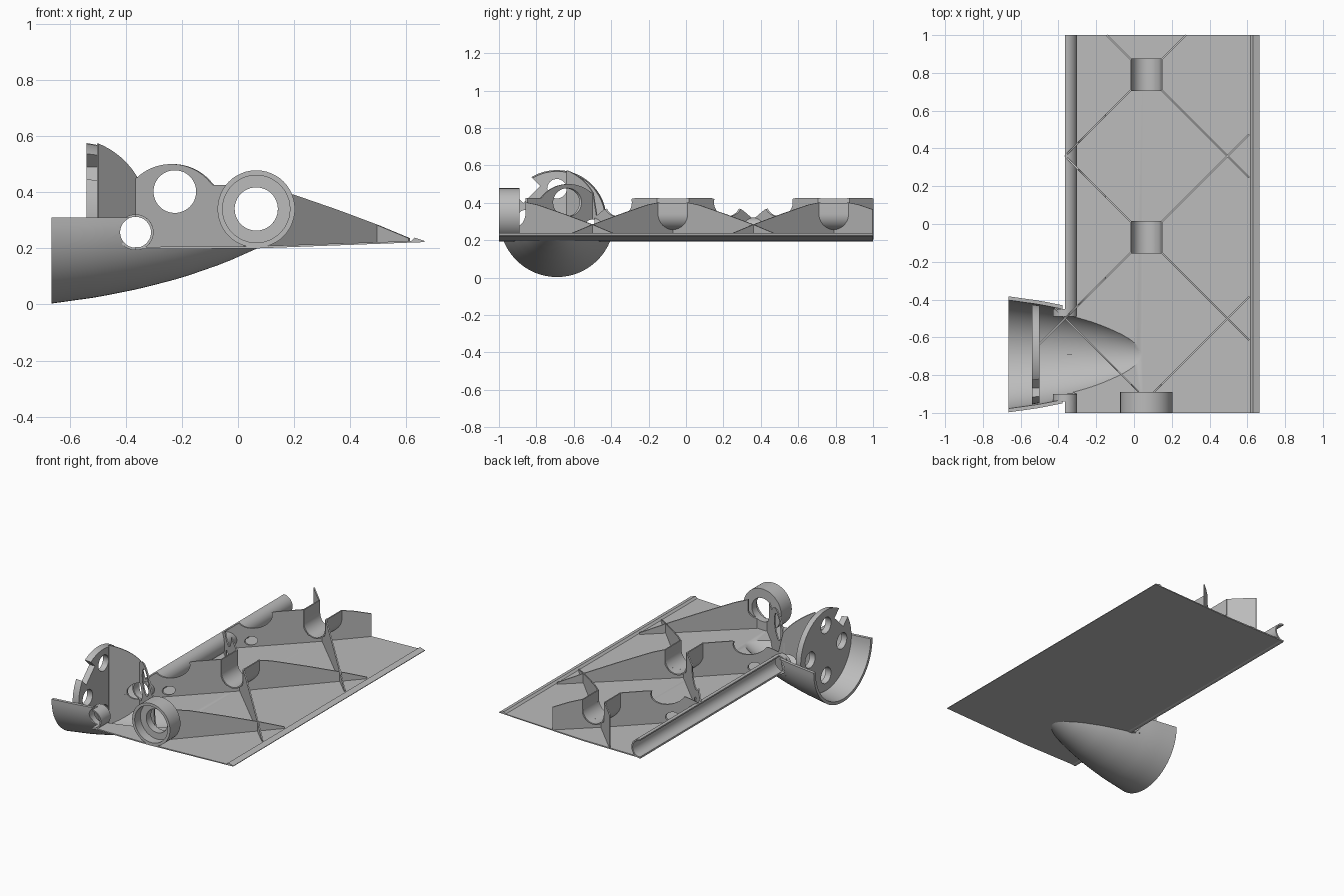
import bpy, bmesh, math
from mathutils import Matrix, Vector

if "Cube" in bpy.data.objects:
    bpy.data.objects.remove(bpy.data.objects["Cube"])

grey = bpy.data.materials.new("plain_grey")
grey.use_nodes = True
colour = (0.5, 0.5, 0.5, 1)
grey.diffuse_color = colour
grey.node_tree.nodes["Principled BSDF"].inputs["Base Color"].default_value = colour

POD_Y, POD_Z = -0.69, 0.31
POD = [(-0.665, 0.307), (-0.5, 0.284), (-0.35, 0.254), (-0.2, 0.215),
       (-0.05, 0.163), (0.07, 0.11), (0.12, 0.08)]
AIRFOIL = [(-0.365, 0.31), (-0.3, 0.365), (-0.2, 0.405), (-0.14, 0.425), (0.0, 0.425),
           (0.1, 0.41), (0.2, 0.39), (0.35, 0.338), (0.5, 0.282), (0.61, 0.236)]
FLOOR = [(-0.365, 0.202), (0.05, 0.203), (0.66, 0.222)]
WALL = 0.02


def lerp(table, x):
    """Straight-line lookup in a short table."""
    if x <= table[0][0]:
        return table[0][1]
    for (a, u), (b, v) in zip(table, table[1:]):
        if x <= b:
            return u + (v - u) * (x - a) / (b - a)
    return table[-1][1]


def finish(name, bm):
    bmesh.ops.recalc_face_normals(bm, faces=bm.faces)
    mesh = bpy.data.meshes.new(name)
    bm.to_mesh(mesh)
    bm.free()
    mesh.materials.append(grey)
    obj = bpy.data.objects.new(name, mesh)
    bpy.context.collection.objects.link(obj)
    return obj


def extrude_y(name, outline, y0, y1):
    """Solid from an x-z outline swept along y."""
    bm = bmesh.new()
    face = bm.faces.new([bm.verts.new((x, y0, z)) for x, z in outline])
    new = bmesh.ops.extrude_face_region(bm, geom=[face])["geom"]
    bmesh.ops.translate(bm, vec=(0, y1 - y0, 0),
                        verts=[v for v in new if isinstance(v, bmesh.types.BMVert)])
    return finish(name, bm)


def cylinder(name, centre, r1, depth, axis, r2=None):
    bm = bmesh.new()
    turn = Matrix.Rotation(math.pi / 2, 4, "X" if axis == "y" else "Y")
    bmesh.ops.create_cone(bm, cap_ends=True, segments=48, radius1=r1, radius2=r2 or r1,
                          depth=depth, matrix=Matrix.Translation(centre) @ turn)
    return finish(name, bm)


def box(name, centre, size, tilt=0):
    bm = bmesh.new()
    bmesh.ops.create_cube(bm, size=1, matrix=Matrix.Translation(centre)
                          @ Matrix.Rotation(tilt, 4, "X") @ Matrix.Diagonal((*size, 1)))
    return finish(name, bm)


def revolve(name, profile, start, sweep, steps):
    """Spin an (x, radius) loop about the pod axis."""
    bm = bmesh.new()
    verts = [bm.verts.new((x, POD_Y + r * math.cos(start), POD_Z + r * math.sin(start)))
             for x, r in profile]
    face = bm.faces.new(verts)
    full = sweep > 6
    bmesh.ops.spin(bm, geom=[face] + face.edges[:] + verts, cent=(0, POD_Y, POD_Z),
                   axis=(1, 0, 0), angle=sweep, steps=steps, use_duplicate=False)
    if full:
        bmesh.ops.remove_doubles(bm, verts=bm.verts, dist=0.0001)
        inner = [f for f in bm.faces if len(f.verts) > 4]
        bmesh.ops.delete(bm, geom=inner, context="FACES")
    elif not any(len(f.verts) > 4 and abs((f.normal @ Vector((0, 0, 1)))) > 0.9
                 and f.calc_center_median().y < POD_Y for f in bm.faces):
        bmesh.ops.holes_fill(bm, edges=[e for e in bm.edges if e.is_boundary], sides=0)
    return finish(name, bm)


def cut(obj, *cutters):
    for c in cutters:
        m = obj.modifiers.new("cut", "BOOLEAN")
        m.operation, m.object, m.solver = "DIFFERENCE", c, "EXACT"
    bpy.context.view_layer.update()
    done = bpy.data.meshes.new_from_object(
        obj.evaluated_get(bpy.context.evaluated_depsgraph_get()))
    obj.modifiers.clear()
    obj.data = done


def arc(cx, cz, r, a0, a1, n=20):
    return [(cx + r * math.cos(a0 + (a1 - a0) * i / n),
             cz + r * math.sin(a0 + (a1 - a0) * i / n)) for i in range(n + 1)]


# Cutters for spars, lightening holes and the pod cavity
Q = math.pi / 2
spar = cylinder("spar_cutter", (0.065, 0, 0.34), 0.077, 3, "y")
slot = box("slot_cutter", (0.065, 0, 0.44), (0.154, 3, 0.2))
second_spar = cylinder("second_spar_cutter", (-0.225, 0, 0.402), 0.076, 3, "y")
light_hole = cylinder("light_hole_cutter", (-0.24, 0.4, 0.245), 0.028, 1.75, "y")
rod = cylinder("rod_cutter", (-0.365, 0, 0.257), 0.055, 3, "y")
xs = [-0.665 + 0.785 * i / 16 for i in range(17)]
cavity = revolve("cavity_cutter", [(-0.7, 0.001), (-0.7, 0.29)]
                 + [(x, lerp(POD, x) - WALL) for x in xs] + [(0.12, 0.001)], 0, 2 * math.pi, 48)
above_floor = box("above_floor_cutter", (0.035, POD_Y, 0.405), (0.8, 0.9, 0.4))
helpers = [spar, slot, second_spar, light_hole, rod, cavity, above_floor]

# Lower skin with the raised trailing edge
skin = extrude_y("lower_skin", [(-0.365, 0.197), (0.05, 0.199), (0.665, 0.222), (0.665, 0.226),
                                (0.63, 0.238), (0.617, 0.226), (0.05, 0.207), (-0.365, 0.205)], -1, 1)
cut(skin, cavity)

# Open leading edge channel
channel = extrude_y("leading_edge_channel", arc(-0.365, 0.257, 0.064, -Q, Q)
                    + arc(-0.365, 0.257, 0.055, Q, -Q), -1, 1)
cut(channel, cavity)
for name, y in (("front_rod_collar", -0.92), ("rear_rod_collar", -0.47)):
    cut(cylinder(name, (-0.365, y, 0.257), 0.064, 0.04, "y"), rod)


# Diagonal ribs following the wing section
def rib(name, start, end, kind="plain"):
    bm = bmesh.new()
    a, b = Vector(start), Vector(end)
    side = (b - a).orthogonal().normalized() * 0.004
    n, rings = 56, []
    for i in range(n + 1):
        p = a.lerp(b, i / n)
        low, top = lerp(FLOOR, p.x), lerp(AIRFOIL, p.x)
        gap = (lerp(POD, p.x) - 0.015) ** 2 - (p.y - POD_Y) ** 2
        if gap > 0 and p.x < 0.07:
            low = min(low, POD_Z - math.sqrt(gap))
            if kind == "pod" and p.x < -0.36:
                top = POD_Z + math.sqrt(gap)
        if kind == "bulge" and -0.37 < p.x < -0.06:
            top = max(top, 0.32 + math.sqrt(max(0, 0.18 ** 2 - (p.x + 0.235) ** 2)))
        rings.append([bm.verts.new((*(p + s), z)) for s, z in
                      ((side, low), (side, top), (-side, top), (-side, low))])
    for r, s in zip(rings, rings[1:]):
        for k in range(4):
            bm.faces.new((r[k], r[k - 1], s[k - 1], s[k]))
    bm.faces.new(rings[0])
    bm.faces.new(rings[-1])
    cut(finish(name, bm), spar, slot, second_spar, light_hole, rod)


rib("rear_rib_a", (-0.145, 1), (0.61, 0.245))
rib("rear_rib_b", (0.275, 1), (-0.365, 0.36))
rib("middle_rib_a", (-0.365, 0.36), (0.61, -0.615))
rib("middle_rib_b", (0.61, 0.475), (-0.5, -0.635), "pod")
rib("front_rib_a", (-0.42, -0.445), (0.025, -0.89), "bulge")
rib("front_rib_b", (0.61, -0.385), (0.105, -0.89))

# Open spar cradles at the rib crossings
for name, y in (("rear_spar_cradle", 0.79), ("front_spar_cradle", -0.07)):
    extrude_y(name, [(-0.02, 0.424)] + arc(0.065, 0.34, 0.085, -2 * Q, 0)
              + [(0.15, 0.4), (0.142, 0.4)] + arc(0.065, 0.34, 0.077, 0, -2 * Q)
              + [(-0.012, 0.424)], y - 0.085, y + 0.085)

# Stepped spar socket at the front
socket = cylinder("spar_socket", (0.065, -0.945, 0.34), 0.138, 0.11, "y")
recess = cylinder("recess_cutter", (0.065, -1.0, 0.34), 0.12, 0.12, "y")
cut(socket, spar, recess)

# Half pod shell under the leading edge
pod = revolve("pod_shell", [(x, lerp(POD, x)) for x in xs]
              + [(x, lerp(POD, x) - WALL) for x in reversed(xs)], math.pi, math.pi, 32)
cut(pod, above_floor, rod)

# Mounting disc with four holes and a corner notch
disc = cylinder("mounting_disc", (-0.52, POD_Y, POD_Z), 0.265, 0.04, "x", 0.258)
if max(v.co.z for v in disc.data.vertices if v.co.x > -0.51) > 0.57:
    for v in disc.data.vertices:
        v.co.x = -1.04 - v.co.x
holes = [cylinder("disc_hole_cutter", (-0.52, POD_Y + 0.165 * math.cos(k * Q),
                                       POD_Z + 0.165 * math.sin(k * Q)), 0.052, 0.2, "x")
         for k in range(4)]
notch = box("notch_cutter", (-0.52, POD_Y - 0.205, POD_Z + 0.205), (0.2, 0.128, 0.2), math.pi / 4)
cut(disc, notch, *holes)
helpers += holes + [notch, recess]

# Remove the cutters and smooth the curved parts
for h in helpers:
    bpy.data.objects.remove(h)
for obj in bpy.context.collection.objects:
    if obj.type == "MESH" and grey.name in obj.data.materials:
        obj.data.shade_smooth()
        obj.data.set_sharp_from_angle(angle=math.radians(30))
